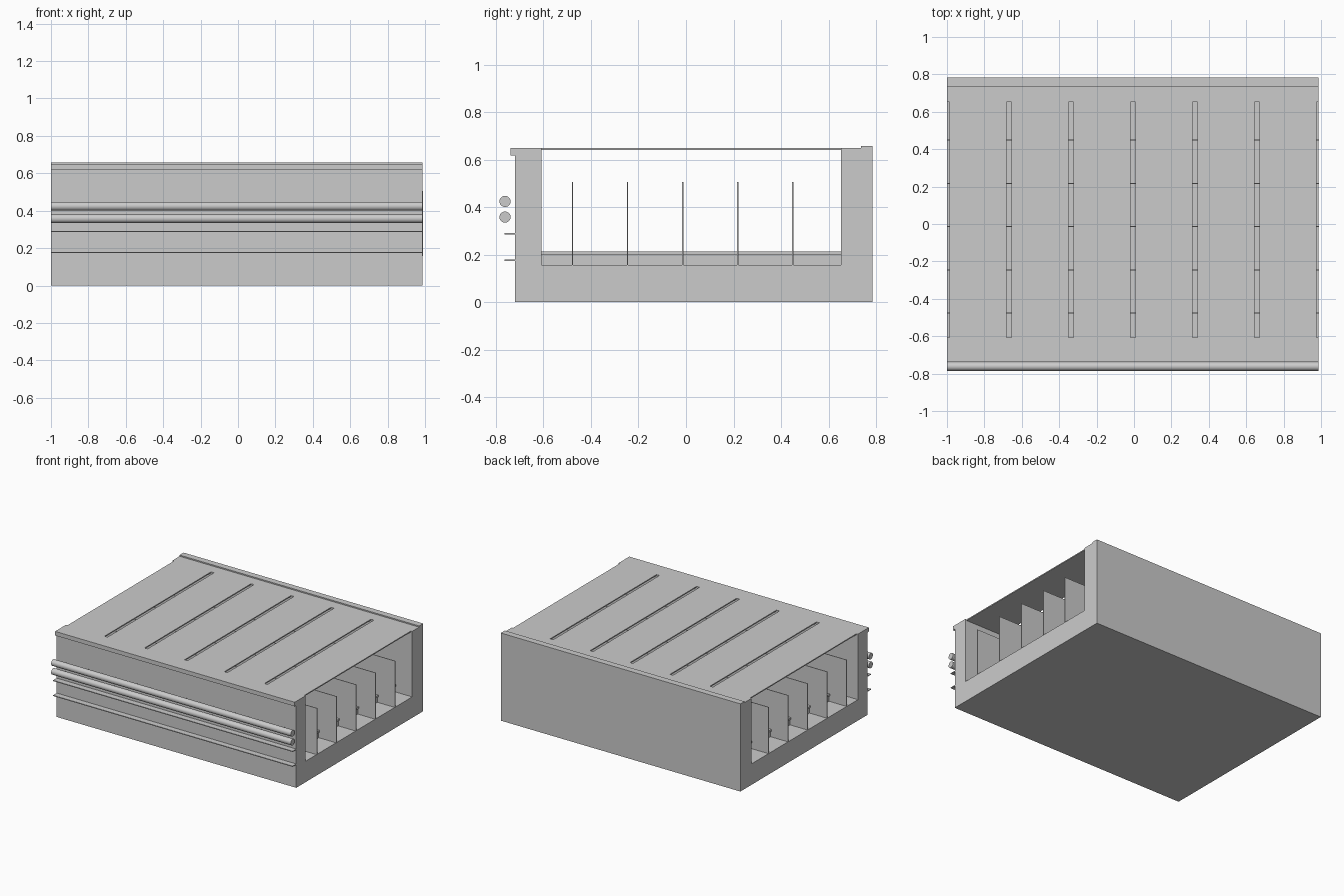
import bpy, bmesh, math

if "Cube" in bpy.data.objects:
    bpy.data.objects.remove(bpy.data.objects["Cube"])

X0, X1 = -1.0, 0.987          # length of the trench section
PITCH = 0.3315                # spacing of the lid slots
Y0, Y1 = -0.608, 0.653        # inside faces of the walls
FLOOR, TOP = 0.157, 0.648


def finish(name, bm):
    bmesh.ops.recalc_face_normals(bm, faces=bm.faces)
    me = bpy.data.meshes.new(name)
    bm.to_mesh(me)
    bm.free()
    ob = bpy.data.objects.new(name, me)
    bpy.context.collection.objects.link(ob)
    return ob


def extrude_x(name, profile, x0, x1):
    """Extrude a (y, z) outline along x."""
    bm = bmesh.new()
    face = bm.faces.new([bm.verts.new((x0, y, z)) for y, z in profile])
    res = bmesh.ops.extrude_face_region(bm, geom=[face])
    verts = [v for v in res["geom"] if isinstance(v, bmesh.types.BMVert)]
    bmesh.ops.translate(bm, verts=verts, vec=(x1 - x0, 0, 0))
    return finish(name, bm)


def box(name, x0, x1, y0, y1, z0, z1):
    return extrude_x(name, [(y0, z0), (y1, z0), (y1, z1), (y0, z1)], x0, x1)


# U-shaped trench with a front lip and a raised back curb
extrude_x("trench_body", [
    (-0.72, 0), (0.784, 0), (0.784, 0.657), (0.736, 0.657), (0.736, TOP),
    (Y1, TOP), (Y1, FLOOR), (Y0, FLOOR), (Y0, TOP),
    (-0.738, TOP), (-0.738, 0.617), (-0.72, 0.617)], X0, X1)

# Thin lid panels with open slots between them, and a support rail under each
for i in range(6):
    a = X0 + PITCH * i + 0.0125
    b = min(X0 + PITCH * (i + 1) - 0.0125, X1 - 0.008)
    box(f"lid_panel_{i + 1}", a, b, Y0, Y1, TOP - 0.008, TOP)
    c = X0 + PITCH * (i + 0.5)
    box(f"support_rail_{i + 1}", c - 0.02, c + 0.02, Y0, Y1, FLOOR, 0.2)
    box(f"rail_cap_{i + 1}", c - 0.028, c + 0.028, Y0, Y1, 0.2, 0.214)

# Upright partitions inside the trench
for i in range(5):
    y = -0.477 + 0.2315 * i
    box(f"partition_{i + 1}", X0, 0.99, y - 0.0025, y + 0.0025, FLOOR, 0.505)

# Flat strips along the front wall
for i, z in enumerate((0.176, 0.288)):
    box(f"front_strip_{i + 1}", X0, X1, -0.763, -0.72, z - 0.003, z + 0.003)

# Round pipes running beside the front wall
for i, z in enumerate((0.358, 0.424)):
    bpy.ops.mesh.primitive_cylinder_add(
        vertices=32, radius=0.0235, depth=X1 - X0,
        location=((X0 + X1) / 2, -0.7615, z), rotation=(0, math.pi / 2, 0))
    bpy.context.object.name = f"pipe_{i + 1}"
    bpy.ops.object.shade_smooth_by_angle()
